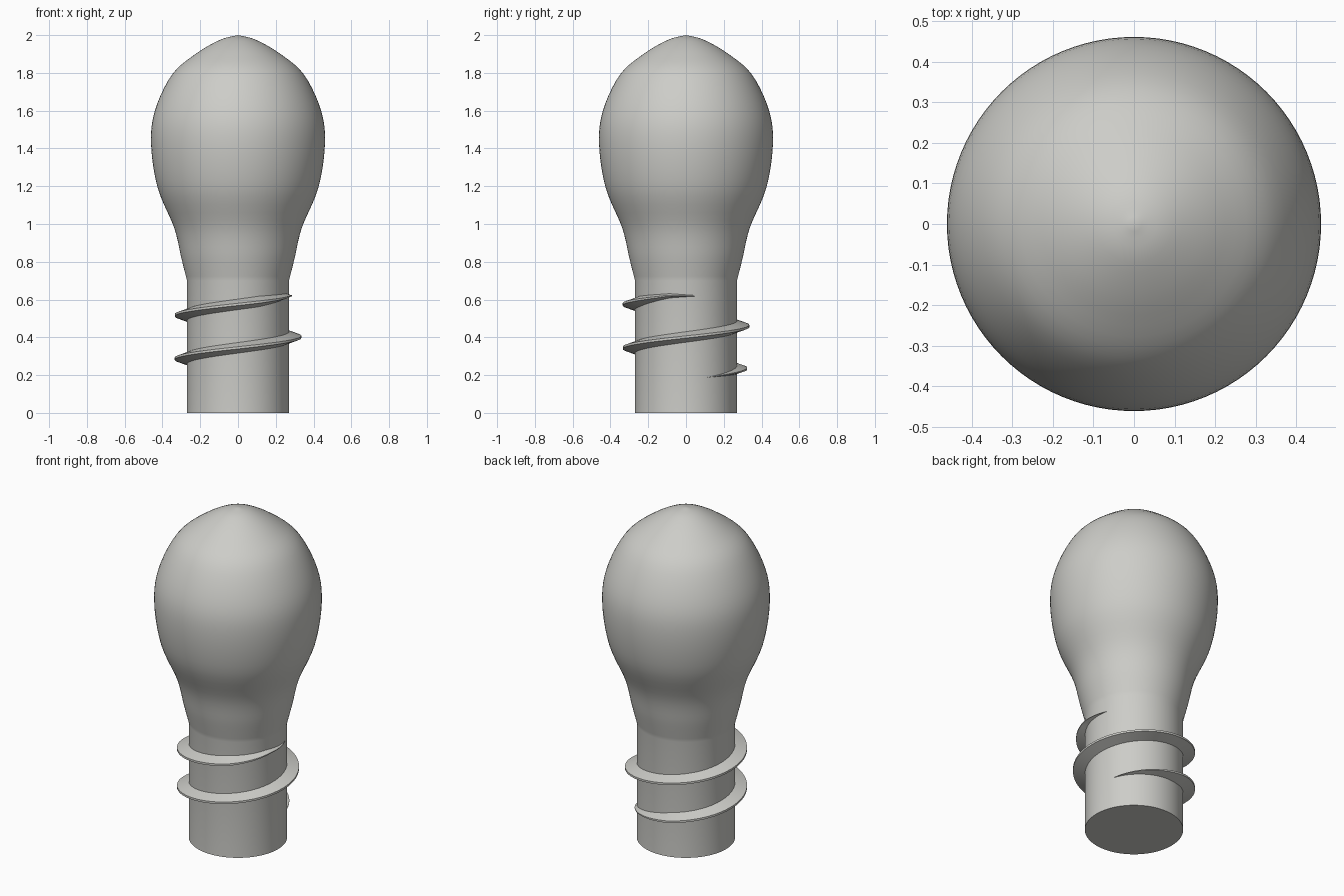
import bpy, bmesh
from math import cos, sin, tau, radians
from mathutils import Vector, Matrix

cube = bpy.data.objects.get("Cube")
if cube:
    bpy.data.objects.remove(cube, do_unlink=True)

SHAFT_R = 0.27

grey = bpy.data.materials.new("light_warm_grey")
grey.use_nodes = True
grey.diffuse_color = (0.61, 0.61, 0.58, 1)
grey.node_tree.nodes["Principled BSDF"].inputs["Base Color"].default_value = grey.diffuse_color


def finish(name, bm, angle):
    """Turn a bmesh into a smooth-shaded object that keeps its sharp edges."""
    bmesh.ops.remove_doubles(bm, verts=bm.verts, dist=1e-5)
    bmesh.ops.recalc_face_normals(bm, faces=bm.faces)
    mesh = bpy.data.meshes.new(name)
    bm.to_mesh(mesh)
    bm.free()
    mesh.materials.append(grey)
    obj = bpy.data.objects.new(name, mesh)
    bpy.context.collection.objects.link(obj)
    bpy.ops.object.select_all(action='DESELECT')
    obj.select_set(True)
    bpy.context.view_layer.objects.active = obj
    bpy.ops.object.shade_smooth_by_angle(angle=radians(angle))
    return obj


def smooth_path(points, steps):
    """Catmull-Rom curve through the points."""
    p = [Vector(q) for q in points]
    p = [2 * p[0] - p[1]] + p + [2 * p[-1] - p[-2]]
    path = []
    for a, b, c, d in zip(p, p[1:], p[2:], p[3:]):
        for i in range(steps):
            t = i / steps
            path.append(0.5 * (2 * b + (c - a) * t + (2 * a - 5 * b + 4 * c - d) * t**2
                               + (3 * b - a - 3 * c + d) * t**3))
    return path + [p[-2]]


# Bulb and straight shaft: one profile (radius, height) turned around z
outline = [(SHAFT_R, 0.70), (0.30, 0.82), (0.338, 0.98), (0.425, 1.19), (0.46, 1.42),
           (0.44, 1.60), (0.35, 1.79), (0.225, 1.90), (0.095, 1.975), (0, 2.0)]
profile = [Vector((0, 0)), Vector((SHAFT_R, 0))] + smooth_path(outline, 5)
bm = bmesh.new()
verts = [bm.verts.new((p.x, 0, p.y)) for p in profile]
edges = [bm.edges.new(pair) for pair in zip(verts, verts[1:])]
bmesh.ops.spin(bm, geom=verts + edges, cent=(0, 0, 0), axis=(0, 0, 1),
               angle=tau, steps=96, use_merge=True)
finish("bulb_and_shaft", bm, 30)

# Screw thread: a wedge section swept up a helix, fading out at both ends
START, END, FADE, PITCH = 18, 744, 90, 0.23
STEPS = 180
bm = bmesh.new()
rings = []
for i in range(STEPS + 1):
    deg = START + (END - START) * i / STEPS
    size = max(0.02, min(1, (deg - START) / FADE, (END - deg) / FADE))
    height = min(0.172 + PITCH * deg / 360, 0.62)
    tip = SHAFT_R - 0.005 + 0.07 * size
    base = SHAFT_R - 0.012
    section = [(base, -0.032), (tip, -0.006), (tip, 0.006), (base, 0.032)]
    turn = Matrix.Rotation(radians(deg), 3, 'Z')
    rings.append([bm.verts.new(turn @ Vector((r, 0, height + z * size))) for r, z in section])
for low, high in zip(rings, rings[1:]):
    for k in range(4):
        n = (k + 1) % 4
        bm.faces.new((low[k], low[n], high[n], high[k]))
bm.faces.new(rings[0])
bm.faces.new(rings[-1])
finish("screw_thread", bm, 30)
